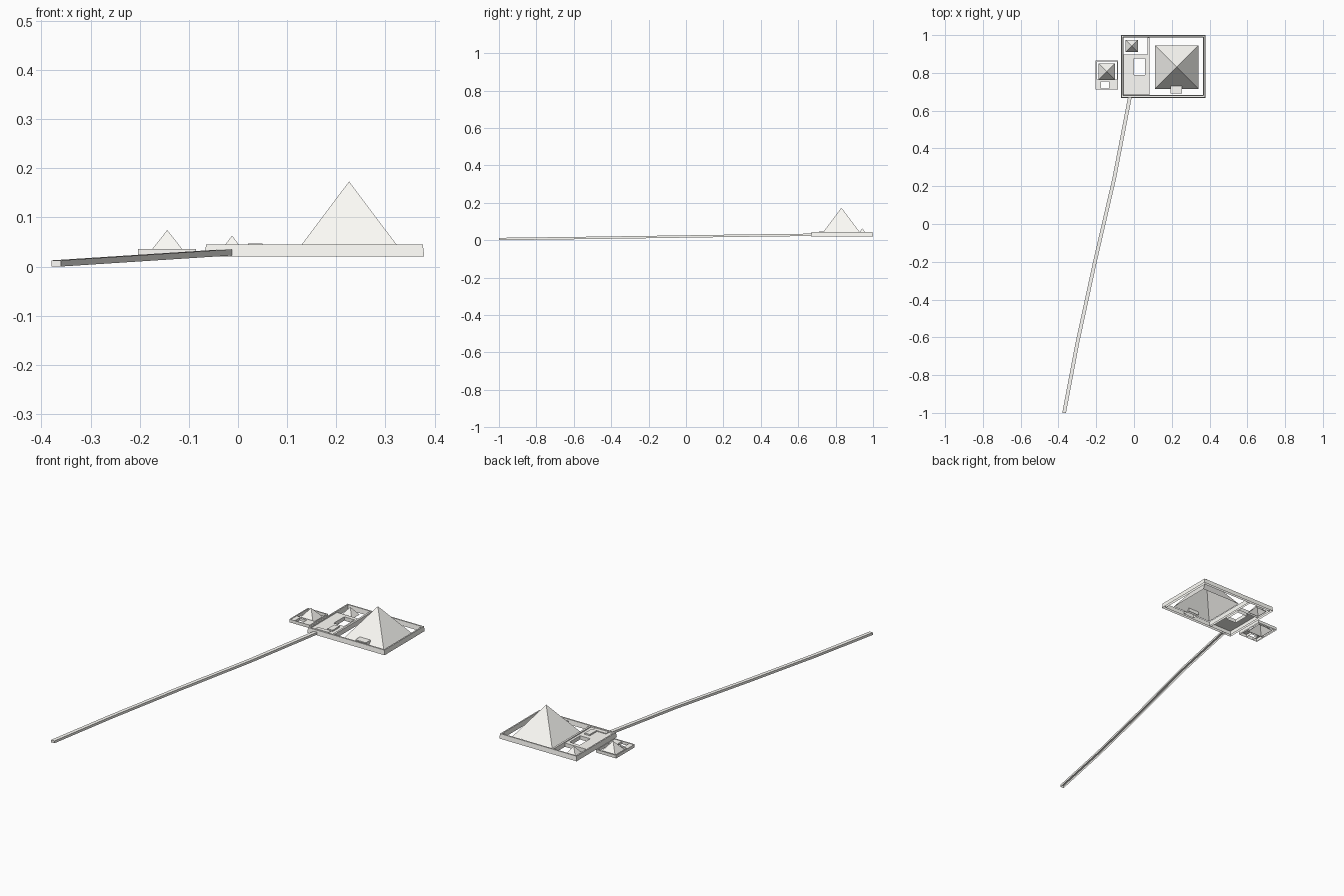
import bpy, bmesh
from mathutils import Vector

if "Cube" in bpy.data.objects:
    bpy.data.objects.remove(bpy.data.objects["Cube"])

BASE = 0.02
STONE = bpy.data.materials.new("pale_stone")
STONE.diffuse_color = (1.0, 0.99, 0.95, 1.0)
STONE.use_nodes = True
STONE.node_tree.nodes["Principled BSDF"].inputs["Base Color"].default_value = STONE.diffuse_color


def finish(name, bm):
    bmesh.ops.recalc_face_normals(bm, faces=bm.faces)
    me = bpy.data.meshes.new(name)
    bm.to_mesh(me)
    bm.free()
    me.materials.append(STONE)
    ob = bpy.data.objects.new(name, me)
    bpy.context.collection.objects.link(ob)
    return ob


def rect(bm, x0, x1, y0, y1, z):
    return [bm.verts.new((x, y, z)) for x, y in ((x0, y0), (x1, y0), (x1, y1), (x0, y1))]


def bridge(bm, a, b):
    for i in range(4):
        j = (i + 1) % 4
        bm.faces.new((a[i], a[j], b[j], b[i]))


# block standing on the ground, open underneath like the rest of the model
def box(name, x0, x1, y0, y1, z0, z1):
    bm = bmesh.new()
    a, b = rect(bm, x0, x1, y0, y1, z0), rect(bm, x0, x1, y0, y1, z1)
    bridge(bm, a, b)
    bm.faces.new(b)
    return finish(name, bm)


# four-sided shell without a base
def pyramid(name, cx, cy, half, apex):
    bm = bmesh.new()
    a = rect(bm, cx - half, cx + half, cy - half, cy + half, BASE)
    top = bm.verts.new((cx, cy, apex))
    for i in range(4):
        bm.faces.new((a[i], a[(i + 1) % 4], top))
    return finish(name, bm)


# rectangular ring: outer rectangle, inner rectangle, optional sloping sides
def ring(name, outer, inner, z0, z1, batter=0.0):
    def grow(r, d):
        return (r[0] - d, r[1] + d, r[2] - d, r[3] + d)
    bm = bmesh.new()
    loops = [rect(bm, *outer, z0), rect(bm, *grow(outer, -batter), z1),
             rect(bm, *grow(inner, batter), z1), rect(bm, *inner, z0)]
    for i in range(3):
        bridge(bm, loops[i], loops[i + 1])
    return finish(name, bm)


# main enclosure
ring("enclosure_wall", (-0.068, 0.379, 0.668, 1.0), (-0.055, 0.366, 0.682, 0.987), BASE, 0.045, 0.003)
box("dividing_wall", 0.071, 0.081, 0.682, 0.987, BASE, 0.045)
pyramid("main_pyramid", 0.226, 0.831, 0.115, 0.173)
box("offering_chapel", 0.193, 0.255, 0.692, 0.730, BASE, 0.043)

# temple with open pillared court
ring("temple", (-0.056, 0.072, 0.682, 0.898), (0.0, 0.059, 0.79, 0.877), BASE, 0.040)
box("temple_hall_roof", 0.02, 0.05, 0.71, 0.765, 0.040, 0.047)
box("temple_entrance", -0.032, 0.043, 0.684, 0.705, 0.040, 0.044)

# small pyramid in the corner
pyramid("corner_pyramid", -0.012, 0.943, 0.032, 0.063)

# side enclosure
ring("side_enclosure_wall", (-0.203, -0.085, 0.713, 0.866), (-0.197, -0.091, 0.717, 0.860), BASE, 0.036)
pyramid("side_pyramid", -0.144, 0.808, 0.043, 0.074)
ring("side_temple", (-0.198, -0.09, 0.716, 0.766), (-0.174, -0.132, 0.7175, 0.755), BASE, 0.034)

# long causeway: hollow covered passage swept along a path
PATH = [(-0.370, -1.0), (-0.300, -0.63), (-0.207, -0.2), (-0.105, 0.24), (-0.021, 0.676)]
HALF, HEIGHT = 0.010, 0.0125
bm = bmesh.new()
prev = None
for i, p in enumerate(PATH):
    a, b = PATH[max(i - 1, 0)], PATH[min(i + 1, len(PATH) - 1)]
    d = (Vector(b) - Vector(a)).normalized()
    z = 0.0225 * (p[0] - PATH[0][0]) / (PATH[-1][0] - PATH[0][0])
    cur = [bm.verts.new((p[0] + d.y * s * HALF, p[1], z + h))
           for s, h in ((-1, 0), (-1, HEIGHT), (1, HEIGHT), (1, 0))]
    if prev:
        for j in range(3):
            bm.faces.new((prev[j], prev[j + 1], cur[j + 1], cur[j]))
    else:
        bm.faces.new(cur)
    prev = cur
bm.faces.new(prev)
finish("causeway", bm)
